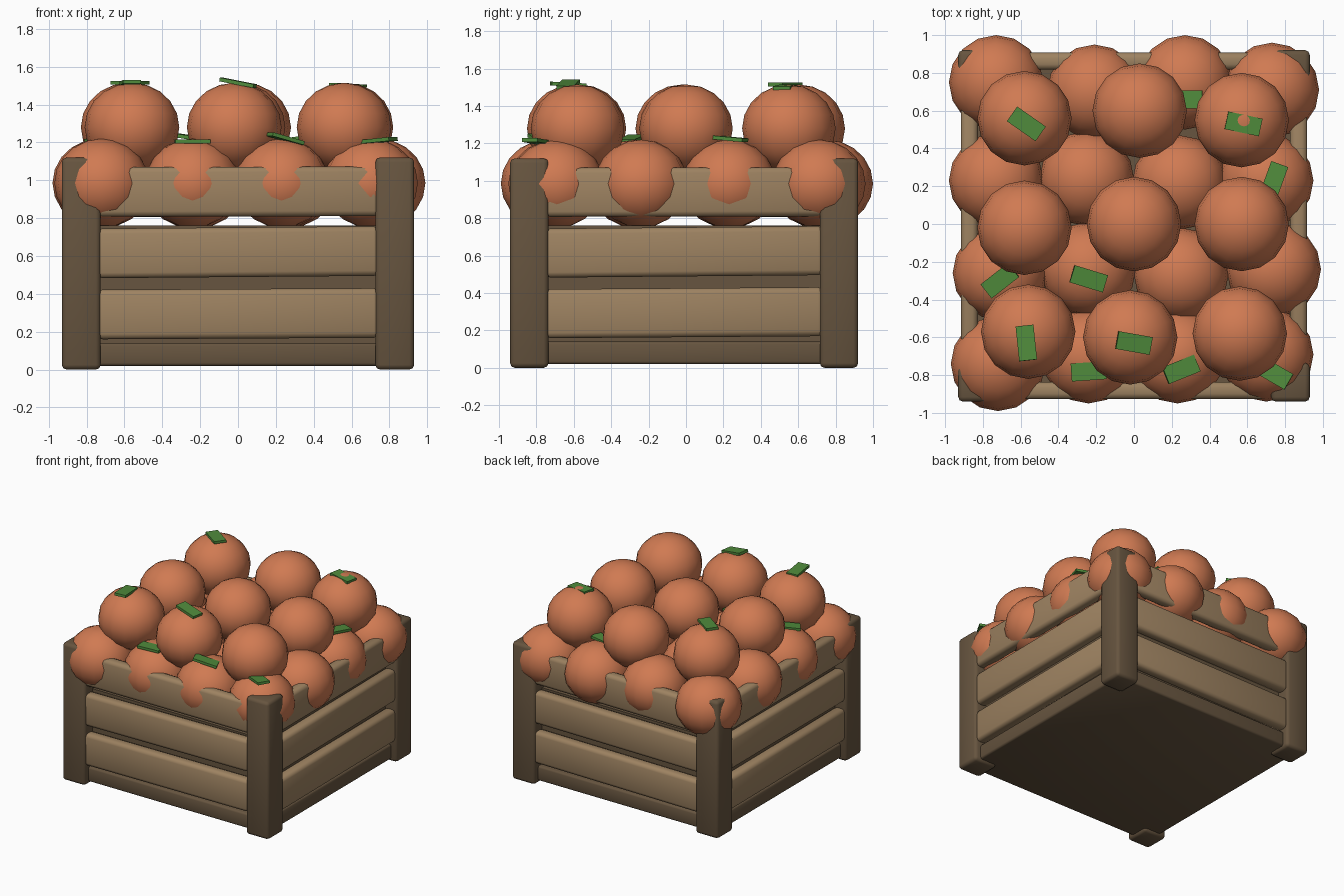
import bpy, bmesh, math, random
from mathutils import Matrix, Vector

random.seed(4)
cube = bpy.data.objects.get("Cube")
if cube:
    bpy.data.objects.remove(cube, do_unlink=True)


def material(name, rgb):
    m = bpy.data.materials.new(name)
    m.use_nodes = True
    colour = (*rgb, 1)
    m.diffuse_color = colour
    m.node_tree.nodes["Principled BSDF"].inputs["Base Color"].default_value = colour
    return m


ORANGE = material("orange peel", (0.63, 0.195, 0.085))
SLAT = material("light wood", (0.34, 0.225, 0.12))
FRAME = material("dark wood", (0.135, 0.09, 0.05))
LEAF = material("leaf green", (0.08, 0.26, 0.045))


def finish(name, bm, mat, smooth=True):
    mesh = bpy.data.meshes.new(name)
    for f in bm.faces:
        f.smooth = smooth
    bm.to_mesh(mesh)
    bm.free()
    mesh.materials.append(mat)
    ob = bpy.data.objects.new(name, mesh)
    bpy.context.collection.objects.link(ob)
    return ob


def box(name, size, loc, mat, bevel=0.0, rot=None):
    bm = bmesh.new()
    bmesh.ops.create_cube(bm, size=1)
    bmesh.ops.scale(bm, vec=size, verts=bm.verts)
    ob = finish(name, bm, mat, bevel > 0)
    ob.matrix_world = Matrix.Translation(loc) @ (rot or Matrix())
    if bevel:
        mod = ob.modifiers.new("rounded edges", "BEVEL")
        mod.width = bevel
        mod.segments = 2
    return ob


CY = -0.01  # crate centre in y

# Crate: base, inner floor block and corner posts
box("base", (1.76, 1.76, 0.12), (0, CY, 0.08), FRAME, 0.015)
box("inner_box", (1.66, 1.66, 0.66), (0, CY, 0.43), FRAME)
for sx in (-1, 1):
    for sy in (-1, 1):
        box("corner_post", (0.205, 0.205, 1.12),
            (sx * 0.828, CY + sy * 0.828, 0.56), FRAME, 0.025)

# Slats: three on each of the four sides, slightly crooked
for side in range(4):
    turn = Matrix.Rotation(side * math.pi / 2, 4, "Z")
    for z in (0.295, 0.62, 0.94):
        tilt = Matrix.Rotation(math.radians(random.uniform(-0.6, 0.6)), 4, "Y")
        box("side_slat", (1.49, 0.09, 0.262),
            turn @ Vector((0, -0.872, z)) + Vector((0, CY, 0)),
            SLAT, 0.028, turn @ tilt)

# Fruit: a lower layer of four by four and an upper layer of three by three
R, FLAT = 0.25, 0.94
lower = [(-.72, -.74), (-.24, -.70), (.23, -.70), (.70, -.69),
         (-.71, -.26), (-.24, -.24), (.25, -.27), (.74, -.24),
         (-.73, .23), (-.25, .24), (.24, .22), (.70, .23),
         (-.73, .75), (-.21, .70), (.27, .75), (.73, .71)]
upper = [(-.56, -.57), (-.02, -.60), (.56, -.58),
         (-.58, -.02), (0, 0), (.57, 0),
         (-.58, .56), (.03, .60), (.57, .55)]
for layer, z in ((lower, 0.985), (upper, 1.28)):
    for x, y in layer:
        bm = bmesh.new()
        bmesh.ops.create_uvsphere(bm, u_segments=16, v_segments=10, radius=R)
        bmesh.ops.scale(bm, vec=(1, 1, FLAT), verts=bm.verts)
        finish("orange", bm, ORANGE).location = (x, y, z)

# Leaves: x, y, z, heading and pitch in degrees
leaves = [(-.57, .53, 1.515, -35, 0), (.58, .53, 1.50, -12, 3),
          (0, -.63, 1.515, -10, 11), (-.57, -.63, 1.515, 96, 3),
          (-.71, -.30, 1.22, 38, -8), (-.24, -.29, 1.225, -17, 8),
          (-.24, -.78, 1.205, 4, 0), (.25, -.77, 1.22, 22, 15),
          (.74, -.79, 1.21, -30, -5), (.74, .23, 1.225, 70, 5),
          (.27, .66, 1.215, 0, -8)]
for x, y, z, heading, pitch in leaves:
    rot = (Matrix.Rotation(math.radians(heading), 4, "Z")
           @ Matrix.Rotation(math.radians(pitch), 4, "Y"))
    box("leaf", (0.185, 0.095, 0.02), (x, y, z), LEAF, 0, rot)
